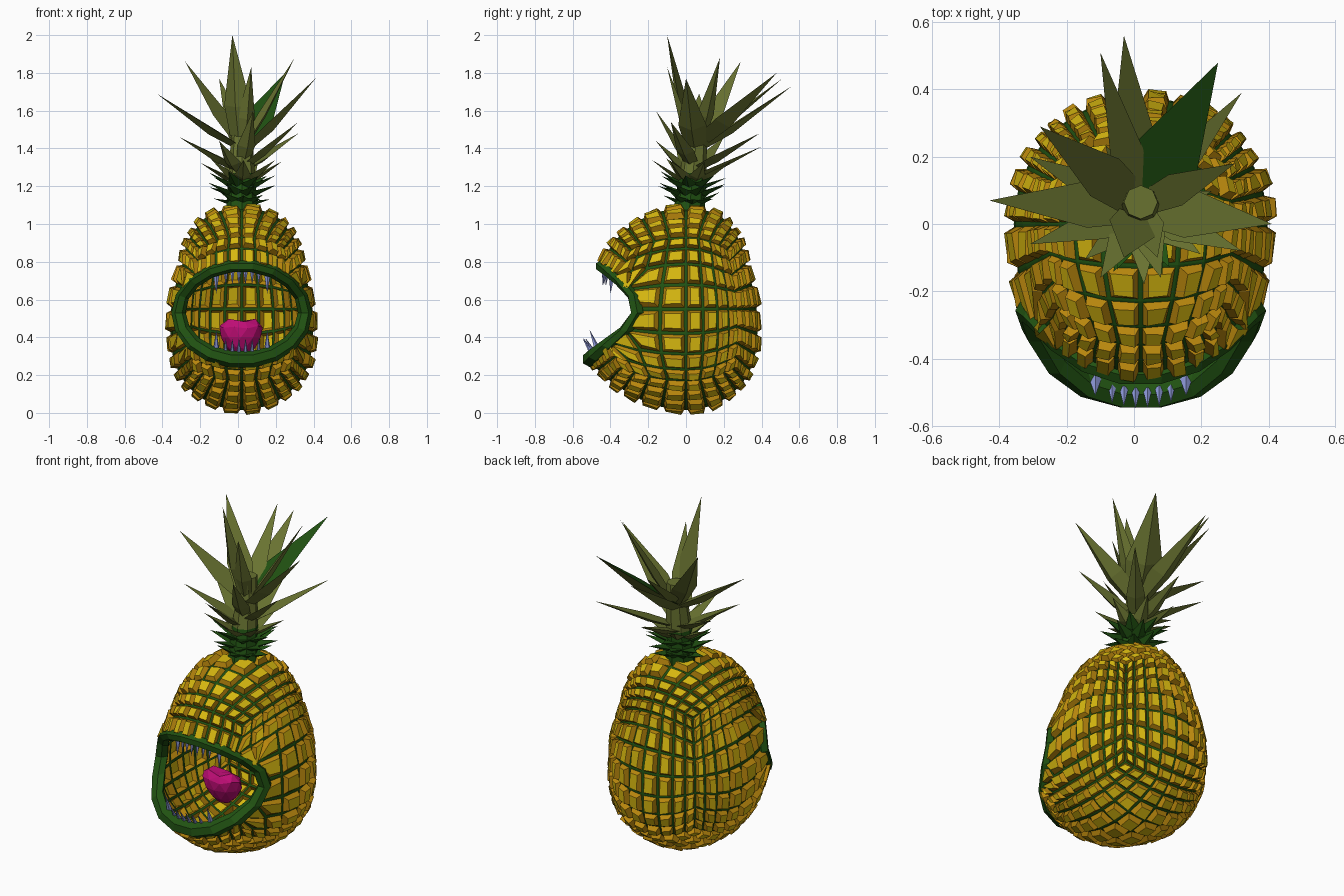
import bpy, bmesh, math, random
from mathutils import Vector

random.seed(4)
if "Cube" in bpy.data.objects:
    bpy.data.objects.remove(bpy.data.objects["Cube"])


def material(name, rgb):
    m = bpy.data.materials.new(name)
    m.use_nodes = True
    m.diffuse_color = (*rgb, 1)
    m.node_tree.nodes["Principled BSDF"].inputs["Base Color"].default_value = (*rgb, 1)
    return m


YELLOW = material("yellow", (0.68, 0.48, 0.005))
GOLD = material("gold", (0.48, 0.24, 0.004))
GREEN = material("dark green", (0.015, 0.085, 0.006))
OLIVE = material("olive", (0.14, 0.17, 0.03))
TOOTH = material("pale blue", (0.27, 0.32, 0.7))
PINK = material("magenta", (0.52, 0.004, 0.18))


def finish(name, bm, *mats):
    mesh = bpy.data.meshes.new(name)
    bm.to_mesh(mesh)
    bm.free()
    for m in mats:
        mesh.materials.append(m)
    ob = bpy.data.objects.new(name, mesh)
    bpy.context.collection.objects.link(ob)
    return ob


def lerp_knots(knots, t):
    for (a, va), (b, vb) in zip(knots, knots[1:]):
        if t <= b:
            return va + (vb - va) * (t - a) / (b - a)
    return knots[-1][1]


# Fruit shape: a unit sphere stretched by height, deeper towards the front
CX, CZ, HALF = 0.02, 0.55, 0.535
SIDE = [(-1.01, .46), (-.65, .43), (-.2, .385), (.07, .37), (.44, .35), (.8, .4), (1.01, .5)]
FRONT = [(-1.01, .52), (-.65, .58), (-.4, .6), (.07, .56), (.44, .5), (.8, .51), (1.01, .52)]


def shape(d):
    depth = lerp_knots(FRONT if d.y < 0 else SIDE, d.z)
    return Vector((CX + d.x * lerp_knots(SIDE, d.z), d.y * depth, CZ + HALF * d.z))


def on_front(x, z):
    dz = (z - CZ) / HALF
    dx = (x - CX) / lerp_knots(SIDE, dz)
    return shape(Vector((dx, -math.sqrt(max(0.0001, 1 - dz * dz - dx * dx)), dz)))


# Mouth outline as an ellipse in front projection
MOUTH_W, MOUTH_H, MOUTH_Z = 0.335, 0.25, 0.53


def mouth_norm(p):
    return math.hypot((p.x - CX) / MOUTH_W, (p.z - MOUTH_Z) / MOUTH_H)


# Fruit skin: gridded cube rounded out, opened at the mouth
bm = bmesh.new()
bmesh.ops.create_cube(bm, size=2)
bmesh.ops.subdivide_edges(bm, edges=bm.edges[:], cuts=7, use_grid_fill=True)
for v in bm.verts:
    v.co = shape(v.co.normalized())
gone = [f for f in bm.faces
        if f.calc_center_median().y < 0 and mouth_norm(f.calc_center_median()) < 1]
bmesh.ops.delete(bm, geom=gone, context='FACES')
for v in bm.verts:
    if v.is_boundary:
        n = mouth_norm(v.co)
        v.co = on_front(CX + (v.co.x - CX) / n, MOUTH_Z + (v.co.z - MOUTH_Z) / n)
# Raised scales: green seam, gold slopes, yellow tops
for f in bm.faces[:]:
    size = math.sqrt(f.calc_area())
    f.material_index = 2
    bmesh.ops.inset_individual(bm, faces=[f], thickness=size * 0.1)
    slopes = bmesh.ops.inset_individual(bm, faces=[f], thickness=size * 0.17,
                                        depth=random.uniform(0.022, 0.032))
    for s in slopes["faces"]:
        s.material_index = 1
    f.material_index = 0
    for v in f.verts:
        v.co += f.normal * random.uniform(-0.005, 0.005)
finish("fruit_skin", bm, YELLOW, GOLD, GREEN)

# Lip: faceted ring following the mouth outline
bm = bmesh.new()
SEG, SIDES = 18, 6
rings = []
for i in range(SEG):
    t = math.tau * i / SEG
    c = on_front(CX + MOUTH_W * math.cos(t), MOUTH_Z + MOUTH_H * math.sin(t))
    out = Vector((math.cos(t), 0, math.sin(t)))
    r = 0.038 - 0.006 * math.sin(t)
    rings.append([bm.verts.new(c + out * r * math.cos(a) + Vector((0, -r * math.sin(a), 0)))
                  for a in (math.tau * k / SIDES for k in range(SIDES))])
for i in range(SEG):
    a, b = rings[i], rings[(i + 1) % SEG]
    for k in range(SIDES):
        j = (k + 1) % SIDES
        bm.faces.new((a[k], a[j], b[j], b[k]))
bmesh.ops.recalc_face_normals(bm, faces=bm.faces[:])
finish("lip", bm, GREEN)


# Teeth: slim faceted spikes
def spike(bm, base, tip, r):
    d = tip - base
    rot = d.to_track_quat('Z', 'Y').to_matrix().to_4x4()
    rot.translation = (base + tip) / 2
    bmesh.ops.create_cone(bm, cap_ends=True, segments=5, radius1=r, radius2=0,
                          depth=d.length, matrix=rot)


for name, z0, sign in (("upper_teeth", 0.76, -1), ("lower_teeth", 0.31, 1)):
    bm = bmesh.new()
    for i, off in enumerate((-.135, -.085, -.05, -.015, .02, .055, .09, .135)):
        big = i in (0, 7)
        base = on_front(CX + off, z0) + Vector((0, 0.035, 0))
        length = 0.13 if big else 0.085
        lean = -0.05 if sign > 0 else -0.01
        spike(bm, base, base + Vector((0, lean, sign * length)), 0.022 if big else 0.014)
    finish(name, bm, TOOTH)

# Tongue: chunky wedge, broad and notched on top
bm = bmesh.new()
bmesh.ops.create_icosphere(bm, subdivisions=2, radius=1)
for v in bm.verts:
    x, y, z = v.co
    notch = 0.03 * max(0, z) * (1 - min(1, abs(x) * 2.5))
    v.co = (CX - 0.005 + x * (0.11 + 0.045 * z), -0.16 + y * 0.085 - 0.03 * z,
            0.4 + 0.115 * z - notch)
finish("tongue", bm, PINK)


# Crown stem: green foot, olive upper part, leaning back
def stem(name, z1, z2, r1, r2, mat):
    bm = bmesh.new()
    bmesh.ops.create_cone(bm, cap_ends=True, segments=8, radius1=r1, radius2=r2, depth=z2 - z1)
    for v in bm.verts:
        v.co += Vector((CX, 0, (z1 + z2) / 2))
        v.co.y += axis_y(v.co.z)
    finish(name, bm, mat)


def axis_y(z):
    return 0.02 + 0.1 * (z - 1.1)


stem("stem_foot", 1.05, 1.27, 0.085, 0.07, GREEN)
stem("stem_top", 1.27, 1.55, 0.07, 0.05, OLIVE)


# Leaves: flat on top, keeled beneath, narrowing to a point
def leaf(bm, root_z, tip, width, top_mat=0):
    root = Vector((CX, axis_y(root_z), root_z))
    flat = Vector((tip.x - root.x, tip.y - root.y, 0)).normalized()
    root += flat * 0.03
    run = tip - root
    across = flat.cross(Vector((0, 0, 1)))
    below = run.cross(across).normalized()
    if below.z > 0:
        below.negate()
    rings = []
    for t, w in ((0, 0.75), (0.3, 1)):
        c = root + run * t
        half = across * width * w / 2
        rings.append([bm.verts.new(p) for p in
                      (c - half, c + half, c + below * width * w * 0.28)])
    end = bm.verts.new(tip)
    a, b = rings
    for k in range(3):
        j = (k + 1) % 3
        quad = bm.faces.new((a[k], a[j], b[j], b[k]))
        point = bm.faces.new((b[k], b[j], end))
        quad.material_index = point.material_index = top_mat if k == 0 else 0
    bm.faces.new(a[::-1])


# Long crown leaves: tip position, root height and width
LONG = [(-.03, -.1, 2.0, 1.47, .15), (-.28, .29, 1.86, 1.45, .14), (-.43, .07, 1.69, 1.43, .14),
        (.3, .18, 1.88, 1.45, .1), (.41, 0, 1.77, 1.42, .15), (-.03, .56, 1.73, 1.42, .14),
        (-.1, .51, 1.77, 1.45, .1), (.07, -.1, 1.83, 1.45, .1), (.08, -.16, 1.6, 1.34, .1),
        (.32, .39, 1.48, 1.3, .1), (-.31, .2, 1.46, 1.3, .1), (-.31, -.06, 1.46, 1.3, .1),
        (.32, -.08, 1.54, 1.32, .1), (-.1, -.16, 1.44, 1.28, .1), (.02, .4, 1.41, 1.27, .1)]
bm = bmesh.new()
for x, y, z, root_z, w in LONG:
    leaf(bm, root_z, Vector((x, y, z)), w)
leaf(bm, 1.45, Vector((.25, .48, 1.8)), .2, 1)
for i in range(7):
    a = math.tau * (i + 0.3) / 7
    leaf(bm, 1.23, Vector((CX + .22 * math.cos(a), .04 + .22 * math.sin(a),
                           1.33 + random.uniform(-.02, .02))), .085)
bmesh.ops.recalc_face_normals(bm, faces=bm.faces[:])
finish("crown_leaves", bm, OLIVE, GREEN)

# Short green leaves around the stem foot
bm = bmesh.new()
for root_z, rise, reach, count in ((1.12, .03, .15, 8), (1.16, .04, .19, 8), (1.2, .06, .18, 7)):
    for i in range(count):
        a = math.tau * (i + root_z * 9) / count
        leaf(bm, root_z, Vector((CX + reach * math.cos(a), .03 + reach * math.sin(a),
                                 root_z + rise + random.uniform(-.02, .02))), .08)
bmesh.ops.recalc_face_normals(bm, faces=bm.faces[:])
finish("foot_leaves", bm, GREEN)
